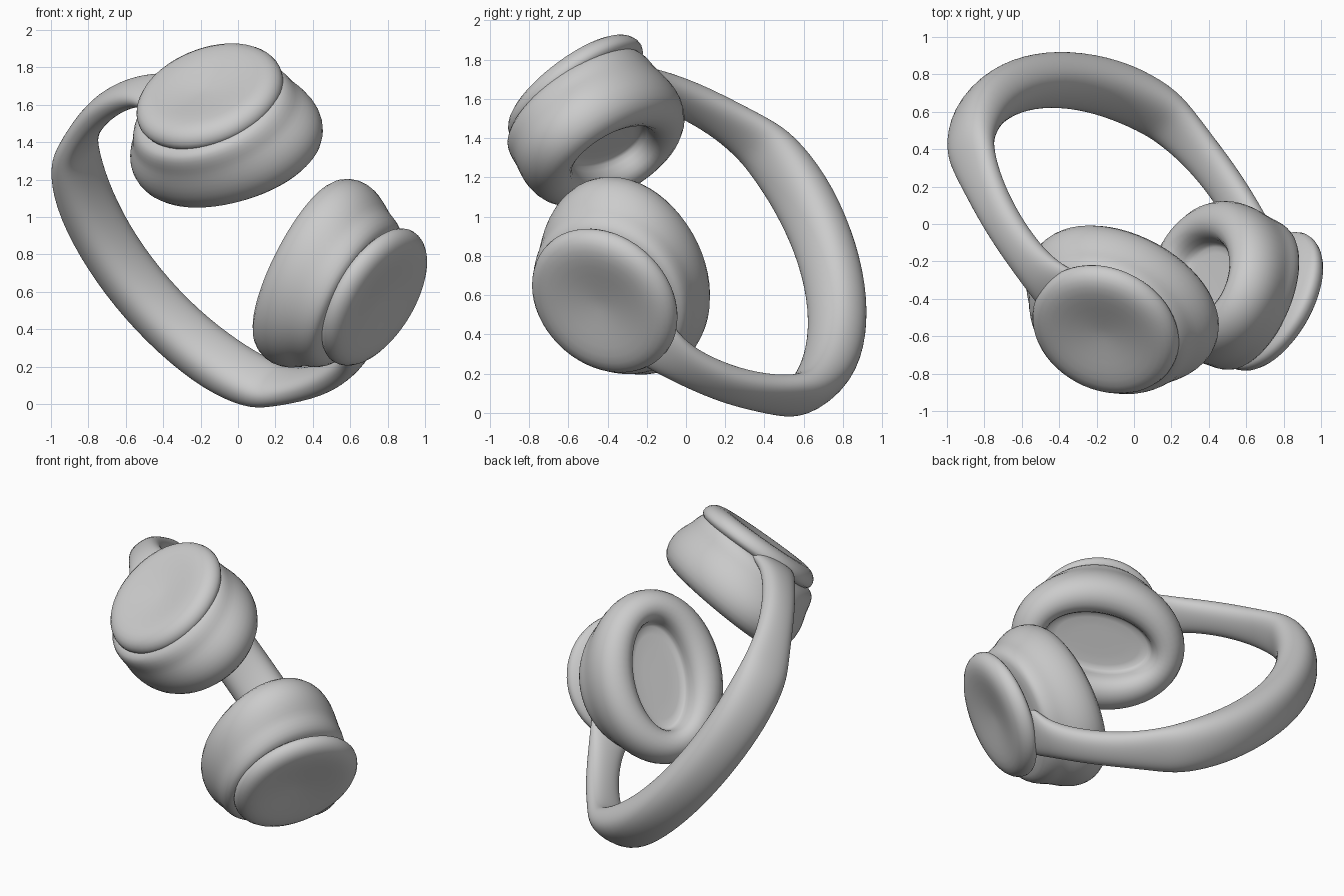
import bpy, bmesh, math
from mathutils import Vector, Matrix

cube = bpy.data.objects.get("Cube")
if cube:
    bpy.data.objects.remove(cube, do_unlink=True)

grey = bpy.data.materials.new("soft grey")
grey.use_nodes = True
grey.diffuse_color = (0.6, 0.6, 0.6, 1)
grey.node_tree.nodes["Principled BSDF"].inputs["Base Color"].default_value = (0.6, 0.6, 0.6, 1)

# Tilted frame of the headset: across the ears, front to back, up to the crown
across = Vector((0.63, 0.11, -0.77)).normalized()
crown = Vector((-0.51, 0.80, -0.32))
crown = (crown - across * crown.dot(across)).normalized()
depth = crown.cross(across)
frame = Matrix((across, depth, crown)).transposed().to_4x4()
frame.translation = Vector((0.303, -0.525, 1.118))


def loft(name, rings, level):
    """Skin a list of closed point rings, cap both ends and smooth it."""
    bm = bmesh.new()
    loops = [[bm.verts.new(frame @ p) for p in ring] for ring in rings]
    count = len(loops[0])
    for a, b in zip(loops, loops[1:]):
        for i in range(count):
            j = (i + 1) % count
            bm.faces.new((a[i], a[j], b[j], b[i]))
    bm.faces.new(loops[0][::-1])
    bm.faces.new(loops[-1])
    bmesh.ops.recalc_face_normals(bm, faces=bm.faces)
    mesh = bpy.data.meshes.new(name)
    bm.to_mesh(mesh)
    bm.free()
    mesh.materials.append(grey)
    obj = bpy.data.objects.new(name, mesh)
    bpy.context.collection.objects.link(obj)
    mod = obj.modifiers.new("smooth", "SUBSURF")
    mod.levels = mod.render_levels = level
    for poly in mesh.polygons:
        poly.use_smooth = True


def oval(centre, a, b, count, power=1.0):
    """Ring of points; a power under one squares the oval off."""
    points = []
    for k in range(count):
        c, s = math.cos(k * math.tau / count), math.sin(k * math.tau / count)
        points.append(centre + a * math.copysign(abs(c) ** power, c)
                      + b * math.copysign(abs(s) ** power, s))
    return points


# Profiles: distance inward from the cap, long radius, short radius
cap_profile = [(0.035, 0.02, 0.02), (0.025, 0.12, 0.12), (0.005, 0.24, 0.24),
               (0.0, 0.33, 0.33), (0.025, 0.39, 0.39), (0.07, 0.415, 0.415),
               (0.11, 0.41, 0.41), (0.125, 0.37, 0.37), (0.16, 0.3, 0.3)]
cushion_profile = [(0.11, 0.3, 0.3), (0.115, 0.39, 0.39), (0.14, 0.435, 0.42),
                   (0.19, 0.465, 0.43), (0.235, 0.48, 0.43), (0.28, 0.515, 0.435),
                   (0.35, 0.55, 0.445), (0.43, 0.555, 0.44), (0.51, 0.52, 0.405),
                   (0.55, 0.45, 0.32), (0.53, 0.375, 0.235), (0.47, 0.345, 0.2),
                   (0.4, 0.34, 0.195), (0.39, 0.31, 0.17), (0.39, 0.03, 0.02)]


def ear_part(name, profile, centre, facing, side, twist):
    """Sweep a profile along its facing direction, the oval twisted from upright."""
    inward = Vector(facing).normalized()
    angle = math.radians(twist)
    up = Vector((side * 0.57 * math.cos(angle), math.sin(angle), 0.82 * math.cos(angle)))
    long_axis = (up - inward * up.dot(inward)).normalized()
    short_axis = inward.cross(long_axis)
    loft(name, [oval(Vector(centre) + inward * s, long_axis * a, short_axis * b, 28)
                for s, a, b in profile], 1)


# Ear cups, each swivelled a little differently
ear_part("right_ear_cap", cap_profile, (-0.76, 0, 0), (0.84, -0.09, 0.54), -1, 0)
ear_part("right_ear_cushion", cushion_profile, (-0.772, 0.044, -0.01), (0.86, -0.12, 0.49), -1, 20)
ear_part("left_ear_cap", cap_profile, (0.762, 0, -0.01), (-0.785, -0.08, 0.6), 1, 0)
ear_part("left_ear_cushion", cushion_profile, (0.755, 0.028, 0.02), (-0.825, 0, 0.555), 1, 35)

# Headband half path: x, height, half thickness, half width
half = [(0.82, 0.29, 0.035, 0.17), (0.875, 0.37, 0.05, 0.15), (0.92, 0.48, 0.065, 0.12),
        (0.945, 0.66, 0.072, 0.11), (0.94, 0.86, 0.075, 0.112), (0.9, 1.06, 0.072, 0.125),
        (0.85, 1.21, 0.075, 0.15), (0.79, 1.32, 0.105, 0.165), (0.6, 1.475, 0.13, 0.17),
        (0.32, 1.585, 0.135, 0.165)]
path = half + [(0, 1.625, 0.135, 0.165)] + [(-x, z, t, w) for x, z, t, w in reversed(half)]
rings = []
for i, (x, z, t, w) in enumerate(path):
    before, after = path[max(i - 1, 0)], path[min(i + 1, len(path) - 1)]
    run = Vector((after[0] - before[0], 0, after[1] - before[1])).normalized()
    out = Vector((run.z, 0, -run.x))
    rings.append(oval(Vector((x, 0, z)), out * t, Vector((0, w, 0)), 16, 0.85))
loft("headband", rings, 2)
